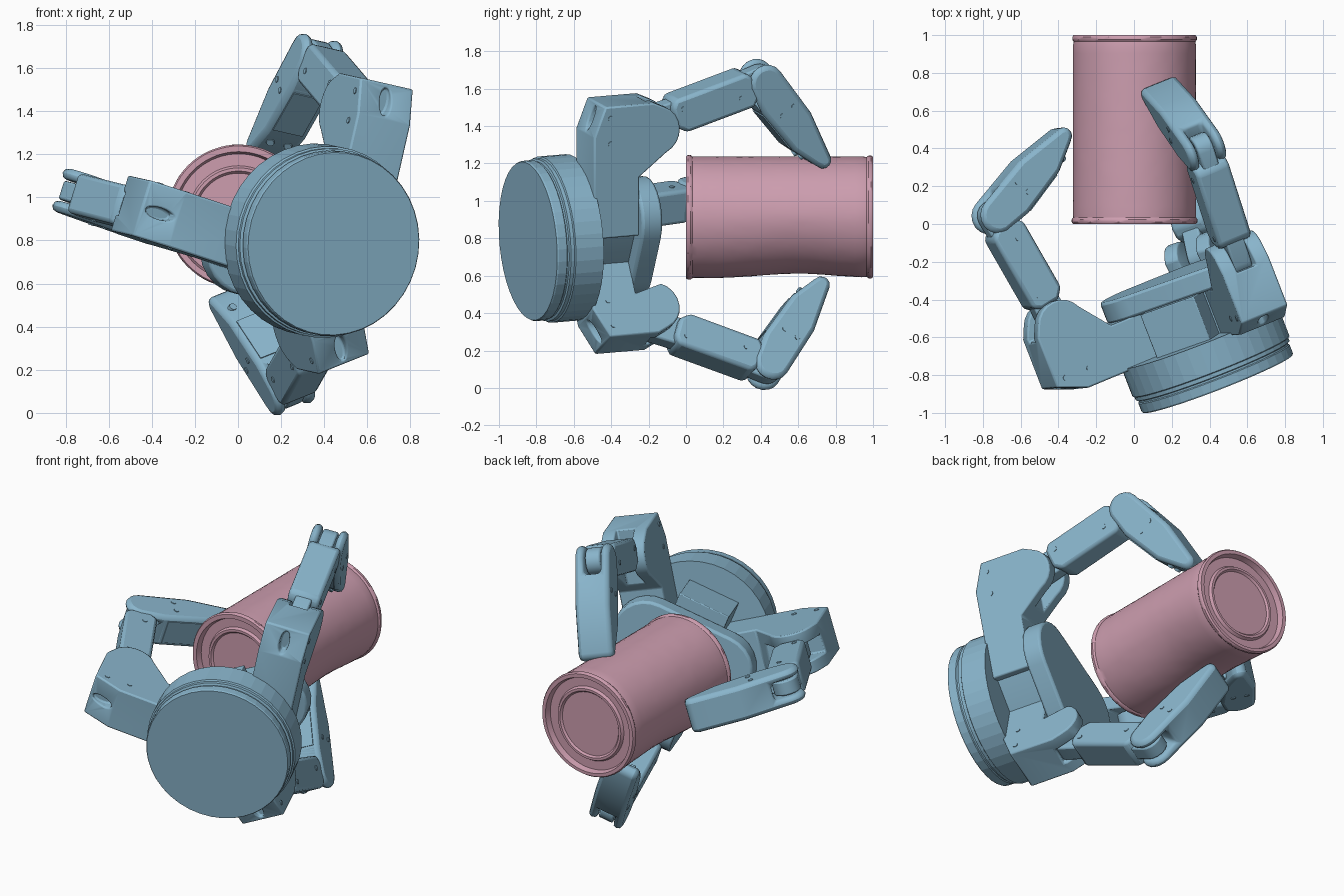
import bpy, bmesh, math, random
from mathutils import Matrix, Vector

random.seed(4)
if "Cube" in bpy.data.objects:
    bpy.data.objects.remove(bpy.data.objects["Cube"])


def material(name, rgb):
    m = bpy.data.materials.new(name)
    m.use_nodes = True
    m.diffuse_color = (*rgb, 1)
    m.node_tree.nodes["Principled BSDF"].inputs["Base Color"].default_value = (*rgb, 1)
    return m


BLUE = material("steel blue", (0.25, 0.46, 0.60))
PINK = material("dusty pink", (0.61, 0.34, 0.43))


def finish(name, bm, matrix, mat, bevel=0.0, cutter=None, angle=30):
    bmesh.ops.recalc_face_normals(bm, faces=bm.faces)
    me = bpy.data.meshes.new(name)
    bm.to_mesh(me)
    bm.free()
    me.materials.append(mat)
    ob = bpy.data.objects.new(name, me)
    ob.matrix_world = matrix
    bpy.context.collection.objects.link(ob)
    bpy.ops.object.select_all(action="DESELECT")
    ob.select_set(True)
    bpy.context.view_layer.objects.active = ob
    bpy.ops.object.shade_smooth_by_angle(angle=math.radians(angle))
    if cutter:
        mod = ob.modifiers.new("cut", "BOOLEAN")
        mod.operation = "DIFFERENCE"
        mod.object = cutter
    if bevel:
        mod = ob.modifiers.new("bevel", "BEVEL")
        mod.width = bevel
        mod.segments = 2
        mod.limit_method = "ANGLE"
        mod.angle_limit = math.radians(35)
    return ob


def arc(x, y, r, start, end, n=8):
    angles = [math.radians(start + (end - start) * i / n) for i in range(n + 1)]
    return [(x + r * math.cos(a), y + r * math.sin(a)) for a in angles]


def add_prism(bm, outline, z0, z1):
    face = bm.faces.new([bm.verts.new((x, y, z0)) for x, y in outline])
    top = bmesh.ops.extrude_face_region(bm, geom=[face])["geom"]
    moved = [v for v in top if isinstance(v, bmesh.types.BMVert)]
    bmesh.ops.translate(bm, vec=(0, 0, z1 - z0), verts=moved)


def prism(name, outline, z0, z1, matrix, **kw):
    bm = bmesh.new()
    add_prism(bm, outline, z0, z1)
    return finish(name, bm, matrix, BLUE, **kw)


def rect(x0, x1, y0, y1):
    return [(x0, y0), (x1, y0), (x1, y1), (x0, y1)]


def lathe(profile, segments):
    bm = bmesh.new()
    vs = [bm.verts.new((r, 0, h)) for r, h in profile]
    es = [bm.edges.new(p) for p in zip(vs, vs[1:])]
    bmesh.ops.spin(bm, geom=vs + es, cent=(0, 0, 0), axis=(0, 0, 1),
                   angle=math.tau, steps=segments)
    bmesh.ops.remove_doubles(bm, verts=bm.verts, dist=0.0005)
    return bm


# Hand axis and frames
ORIGIN = Vector((0.443, -0.845, 0.785))
W = Vector((-0.36, 0.93, 0.08)).normalized()


def frame(a, b, c, origin):
    m = Matrix((a, b, c)).transposed().to_4x4()
    m.translation = origin
    return m


def finger_axes(direction):
    n = W.cross(Vector(direction)).normalized()
    return n.cross(W), n


def cutter(name, matrix, build):
    bm = bmesh.new()
    build(bm)
    ob = finish(name, bm, matrix, BLUE)
    ob.hide_render = True
    ob.display_type = "WIRE"
    return ob


def screws(name, spots, half, matrix):
    bm = bmesh.new()
    for x, y in spots:
        for side in (-1, 1):
            add_prism(bm, arc(x, y, 0.015, 0, 330, 11), side * half, side * (half + 0.004))
    finish(name, bm, matrix, BLUE)


def finger(name, direction, offset, reach, pivot, prox_angle, dist_angle):
    d, n = finger_axes(direction)
    base = frame(W, d, n, ORIGIN + n * offset)

    # Radial arm ending in a forked knuckle with an oval hole in its sloping end
    def knuckle_cuts(bm):
        add_prism(bm, rect(0.57, 0.9, 0.42 + reach, 0.9 + reach), -0.055, 0.055)
        hole = Matrix.Translation((0.26, 0.7 + reach, 0)) @ Matrix.Rotation(math.pi / 2, 4, "Y")
        bmesh.ops.create_cone(bm, cap_ends=True, segments=20, radius1=0.04, radius2=0.04, depth=0.12,
                              matrix=hole @ Matrix.Diagonal((0.7, 1.6, 1, 1)))

    lobe = arc(0.605, 0.63 + reach, 0.135, -65, 70)
    end = [(x, y + reach) for x, y in ((0.59, 0.785), (0.31, 0.785), (0.245, 0.62))]
    arm = [(0.245, 0.06), (0.505, 0.06), (0.505, 0.38 + max(0, reach))]
    prism(name + "_knuckle", arm + lobe + end, -0.135, 0.135, base, bevel=0.02,
          cutter=cutter(name + "_knuckle_cutter", base, knuckle_cuts))
    screws(name + "_knuckle_screws", [(0.34, 0.72 + reach), (0.34, 0.58 + reach)], 0.135, base)

    # Inner link: neck, block and tongue
    inner = base @ Matrix.Translation((0.62, pivot, 0)) @ Matrix.Rotation(math.radians(prox_angle), 4, "Z")
    neck = arc(0, 0, 0.08, 90, 270) + [(0.2, -0.08), (0.2, 0.07)]
    prism(name + "_inner_neck", neck, -0.05, 0.05, inner, bevel=0.01)
    block = [(0.11, -0.06), (0.16, -0.105), (0.56, -0.105), (0.6, -0.06),
             (0.59, 0.06), (0.56, 0.09), (0.14, 0.09), (0.11, 0.05)]
    prism(name + "_inner_link", block, -0.095, 0.095, inner, bevel=0.02)
    tongue = [(0.5, 0.075), (0.5, -0.075)] + arc(0.66, 0, 0.08, -90, 90)
    prism(name + "_inner_tongue", tongue, -0.045, 0.045, inner, bevel=0.01)
    screws(name + "_inner_screws", [(0.17, 0.03), (0.5, -0.03)], 0.095, inner)

    # Outer link: forked root tapering to a rounded fingertip
    outer = inner @ Matrix.Translation((0.66, 0, 0)) @ Matrix.Rotation(math.radians(dist_angle - prox_angle), 4, "Z")
    shape = arc(0, 0, 0.097, 90, 250) + [(0.12, -0.118), (0.4, -0.103), (0.555, -0.05)]
    shape += arc(0.56, 0, 0.045, -80, 70, 5) + [(0.3, 0.098)]
    slot = cutter(name + "_outer_cutter", outer,
                  lambda bm: add_prism(bm, rect(-0.2, 0.1, -0.2, 0.2), -0.052, 0.052))
    prism(name + "_outer_link", shape, -0.105, 0.105, outer, bevel=0.025, cutter=slot)
    screws(name + "_outer_screws", [(0.2, 0.04), (0.2, -0.04)], 0.105, outer)
    prism(name + "_finger_pad", [(0.14, -0.11), (0.38, -0.098), (0.38, -0.11), (0.14, -0.123)],
          -0.075, 0.075, outer)

    # Pair of screw heads on the fingertip
    bm = bmesh.new()
    for side in (-1, 1):
        place = Matrix.Translation((0.47, -0.08, side * 0.045)) @ Matrix.Rotation(math.pi / 2 + 0.26, 4, "X")
        bmesh.ops.create_cone(bm, cap_ends=True, segments=12, radius1=0.022, radius2=0.018,
                              depth=0.02, matrix=place)
    finish(name + "_tip_screws", bm, outer, BLUE)


finger("left_reaching_finger", (-0.883, -0.367, 0.291), -0.11, 0.06, 0.685, 9, -63)
finger("upper_finger", (0.222, 0.0, 0.975), 0.207, -0.005, 0.65, 15.5, -54)
LOWER = (0.304, 0.198, -0.932)
finger("lower_finger", LOWER, 0.03, -0.17, 0.53, 26, -48)

# Round wrist base with a groove near the front rim
down, side = finger_axes(LOWER)
hand = frame(side, down, side.cross(down), ORIGIN)
sign = 1 if side.cross(down).dot(W) > 0 else -1
rim = [(0, 0), (0.425, 0), (0.43, 0.008), (0.43, 0.055), (0.424, 0.06), (0.424, 0.07),
       (0.437, 0.075), (0.437, 0.095), (0.446, 0.1), (0.446, 0.26), (0, 0.26)]
finish("wrist_base", lathe([(r, sign * h) for r, h in rim], 40), hand, BLUE, angle=5)


# Rounded triangular palm and the hub behind it
def rounded_triangle(name, grow, h0, h1, bevel):
    bm = bmesh.new()
    for x, y, r in ((-0.23, -0.01, 0.21), (0.23, -0.01, 0.21), (0, 0.17, 0.17)):
        for px, py in arc(x, y, r + grow, 0, 345, 23):
            for h in (h0, h1):
                bm.verts.new((px, py, sign * h))
    bmesh.ops.convex_hull(bm, input=bm.verts)
    bmesh.ops.delete(bm, geom=[v for v in bm.verts if not v.link_faces], context="VERTS")
    bmesh.ops.dissolve_limit(bm, angle_limit=0.02, verts=bm.verts, edges=bm.edges)
    finish(name, bm, hand, BLUE, bevel=bevel)


rounded_triangle("palm_plate", 0.0, 0.5, 0.62, 0.015)
rounded_triangle("palm_hub", -0.09, 0.25, 0.51, 0.0)
prism("palm_housing", rect(-0.16, 0.16, -0.29, 0.1), sign * 0.25, sign * 0.505, hand, bevel=0.005)

# Grasped tin can with beaded rims, ringed ends and a shallow dent below
end = [(0, 0.03), (0.2, 0.03), (0.21, 0.018), (0.225, 0.018), (0.235, 0.035), (0.29, 0.035),
       (0.3, 0), (0.326, 0), (0.333, 0.01), (0.333, 0.024), (0.325, 0.035)]
body = [(0.326, 0.06 + 0.88 * i / 24) for i in range(25)]
far = [(r - 0.003 * (r > 0.3), 1 - h) for r, h in reversed(end)]
can = lathe(end + body + far, 72)
for v in can.verts:
    radius = math.hypot(v.co.x, v.co.y)
    if radius > 0.315:
        low = max(0.0, v.co.y / radius)
        dent = 0.025 * low * math.exp(-((v.co.z - 0.6) / 0.28) ** 2)
        k = 1 - dent / radius + random.uniform(-0.002, 0.002)
        v.co.x *= k
        v.co.y *= k
finish("tin_can", can, Matrix.Translation((0.003, 0, 0.912)) @ Matrix.Rotation(-math.pi / 2, 4, "X"), PINK, angle=35)
